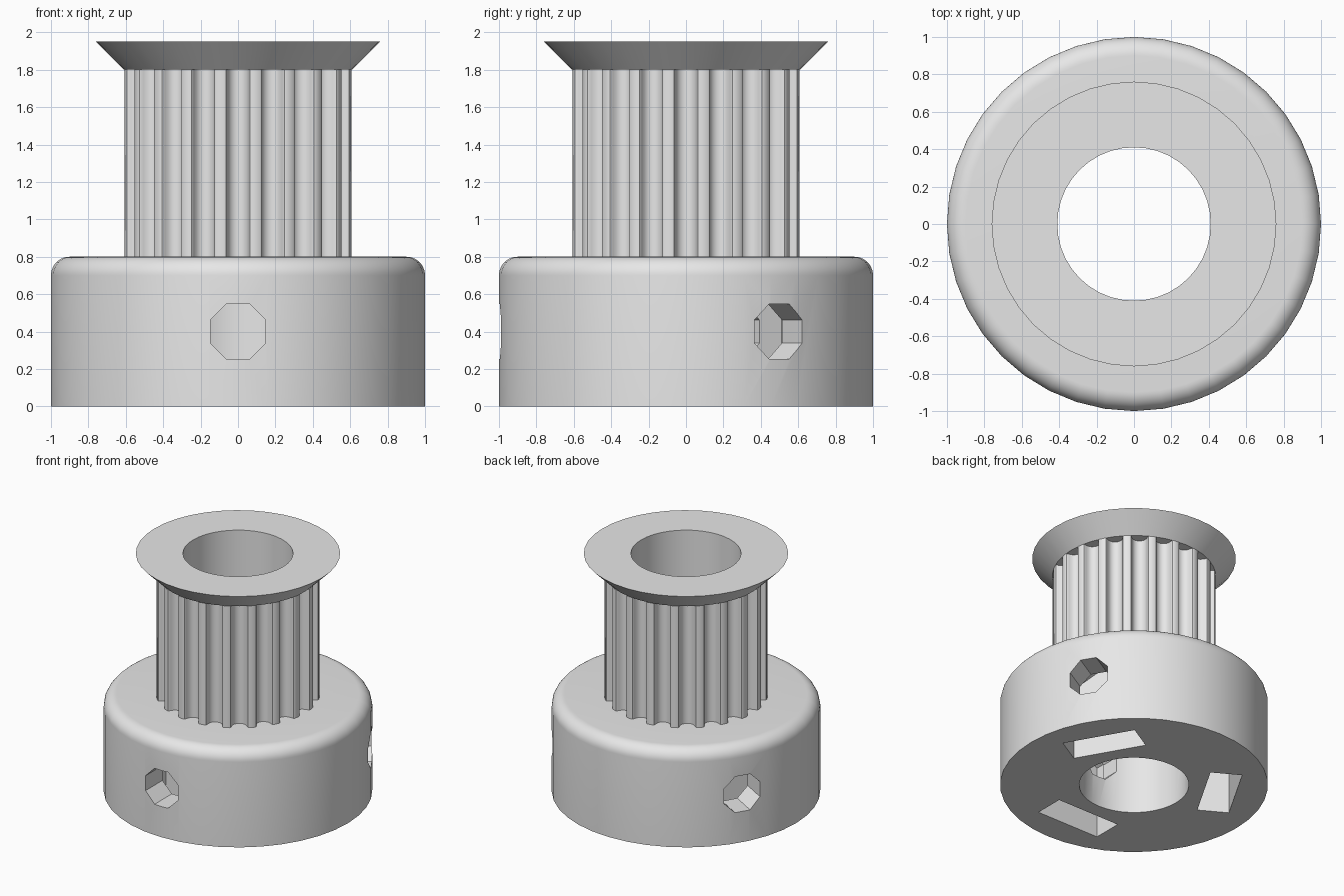
import bpy
import bmesh
from math import pi, sin, cos, radians, sqrt
from mathutils import Vector, Matrix

old = bpy.data.objects.get("Cube")
if old:
    bpy.data.objects.remove(old, do_unlink=True)

SEGMENTS = 40
BORE = 0.41          # shaft hole radius
TOOTH_R = 0.611      # toothed barrel radius
BASE_H, BARREL_TOP, TOP = 0.8, 1.8, 1.95

grey = bpy.data.materials.new("light grey")
grey.use_nodes = True
grey.diffuse_color = (0.8, 0.8, 0.8, 1)
grey.node_tree.nodes["Principled BSDF"].inputs["Base Color"].default_value = (0.8, 0.8, 0.8, 1)


def make_object(name, bm):
    bmesh.ops.recalc_face_normals(bm, faces=bm.faces)
    mesh = bpy.data.meshes.new(name)
    bm.to_mesh(mesh)
    bm.free()
    mesh.materials.append(grey)
    obj = bpy.data.objects.new(name, mesh)
    bpy.context.collection.objects.link(obj)
    return obj


def bridge(bm, rings, closed):
    """Join successive vertex loops with quads."""
    pairs = list(zip(rings, rings[1:]))
    if closed:
        pairs.append((rings[-1], rings[0]))
    for a, b in pairs:
        for i in range(len(a)):
            j = (i + 1) % len(a)
            bm.faces.new((a[i], a[j], b[j], b[i]))


def lathe(name, profile):
    """Spin a closed (radius, height) profile round z."""
    bm = bmesh.new()
    angles = [2 * pi * i / SEGMENTS for i in range(SEGMENTS)]
    rings = [[bm.verts.new((r * cos(a), r * sin(a), z)) for a in angles] for r, z in profile]
    bridge(bm, rings, True)
    return make_object(name, bm)


def radial_prism(name, outline, inner, outer, angle):
    """Extrude a (sideways, height) outline outwards along a direction."""
    bm = bmesh.new()
    face = bm.faces.new([bm.verts.new((inner, t, z)) for t, z in outline])
    ext = bmesh.ops.extrude_face_region(bm, geom=[face])["geom"]
    moved = [v for v in ext if isinstance(v, bmesh.types.BMVert)]
    bmesh.ops.translate(bm, verts=moved, vec=(outer - inner, 0, 0))
    bmesh.ops.rotate(bm, verts=bm.verts, cent=(0, 0, 0), matrix=Matrix.Rotation(angle, 3, "Z"))
    return make_object(name, bm)


# Base collar with a rounded top edge
fillet = [(0.9 + 0.1 * cos(a), 0.7 + 0.1 * sin(a)) for a in (pi / 2 * i / 10 for i in range(11))]
base = lathe("base_collar", [(BORE, 0), (1, 0)] + fillet + [(BORE, BASE_H)])

# Three screw holes, each with a captive nut pocket open underneath
octagon = [(0.16 * cos(a), 0.4 + 0.16 * sin(a)) for a in (pi / 8 + pi / 4 * i for i in range(8))]
half = 0.285
pocket = [(-half, -0.1), (half, -0.1), (half, 0.59), (0, 0.754), (-half, 0.59)]
cutters = []
for k in range(3):
    angle = radians(-90 + 120 * k)
    cutters.append(radial_prism("nut_pocket_cutter", pocket, 0.53, 0.77, angle))
    cutters.append(radial_prism("screw_hole_cutter", octagon, 0.1, 1.2, angle))
for cutter in cutters:
    cutter.hide_render = True
    mod = base.modifiers.new("cut", "BOOLEAN")
    mod.operation, mod.solver, mod.object = "DIFFERENCE", "EXACT", cutter
bpy.context.view_layer.update()
cut_mesh = bpy.data.meshes.new_from_object(base.evaluated_get(bpy.context.evaluated_depsgraph_get()))
base.modifiers.clear()
base.data = cut_mesh
for cutter in cutters:
    bpy.data.objects.remove(cutter, do_unlink=True)

# Toothed barrel: one rounded groove (sideways, depth), mirrored and repeated
TEETH = 20
side = [(0.0747, 0), (0.0648, 0.0037), (0.0598, 0.0131), (0.0579, 0.0238), (0.0547, 0.0343),
        (0.0505, 0.0444), (0.0452, 0.054), (0.0358, 0.0637), (0.0248, 0.0707), (0.0127, 0.075)]
groove = [(-t, d) for t, d in side] + [(0, 0.0765)] + side[::-1]
rim = sqrt(TOOTH_R ** 2 - side[0][0] ** 2)
outline = []
for k in range(TEETH):
    turn = Matrix.Rotation(2 * pi * k / TEETH, 3, "Z")
    outline += [turn @ Vector((rim - d, t, 0)) for t, d in groove]
bm = bmesh.new()
bridge(bm, [[bm.verts.new((p.x, p.y, z)) for p in outline] for z in (BASE_H, BARREL_TOP)], False)
barrel = make_object("toothed_barrel", bm)

# Bore lining inside the barrel, facing the shaft
bm = bmesh.new()
bridge(bm, [[bm.verts.new((BORE * cos(2 * pi * i / SEGMENTS), BORE * sin(2 * pi * i / SEGMENTS), z))
             for i in range(SEGMENTS)] for z in (BASE_H, BARREL_TOP)], False)
lining = make_object("bore_lining", bm)
mid = lining.data.polygons[0]
if mid.normal.dot(mid.center.xy.to_3d()) > 0:
    lining.data.flip_normals()
shell = barrel.data.polygons[len(groove) - 1]
if shell.normal.dot(shell.center.xy.to_3d()) < 0:
    barrel.data.flip_normals()

# Flared belt retainer
flange = lathe("belt_retainer", [(BORE, BARREL_TOP), (TOOTH_R, BARREL_TOP),
                                 (TOOTH_R + 0.15, TOP), (BORE, TOP)])

# Smooth shading with crisp edges
bpy.ops.object.select_all(action="DESELECT")
for obj in (base, barrel, lining, flange):
    obj.select_set(True)
bpy.context.view_layer.objects.active = base
bpy.ops.object.shade_smooth_by_angle(angle=radians(30))
